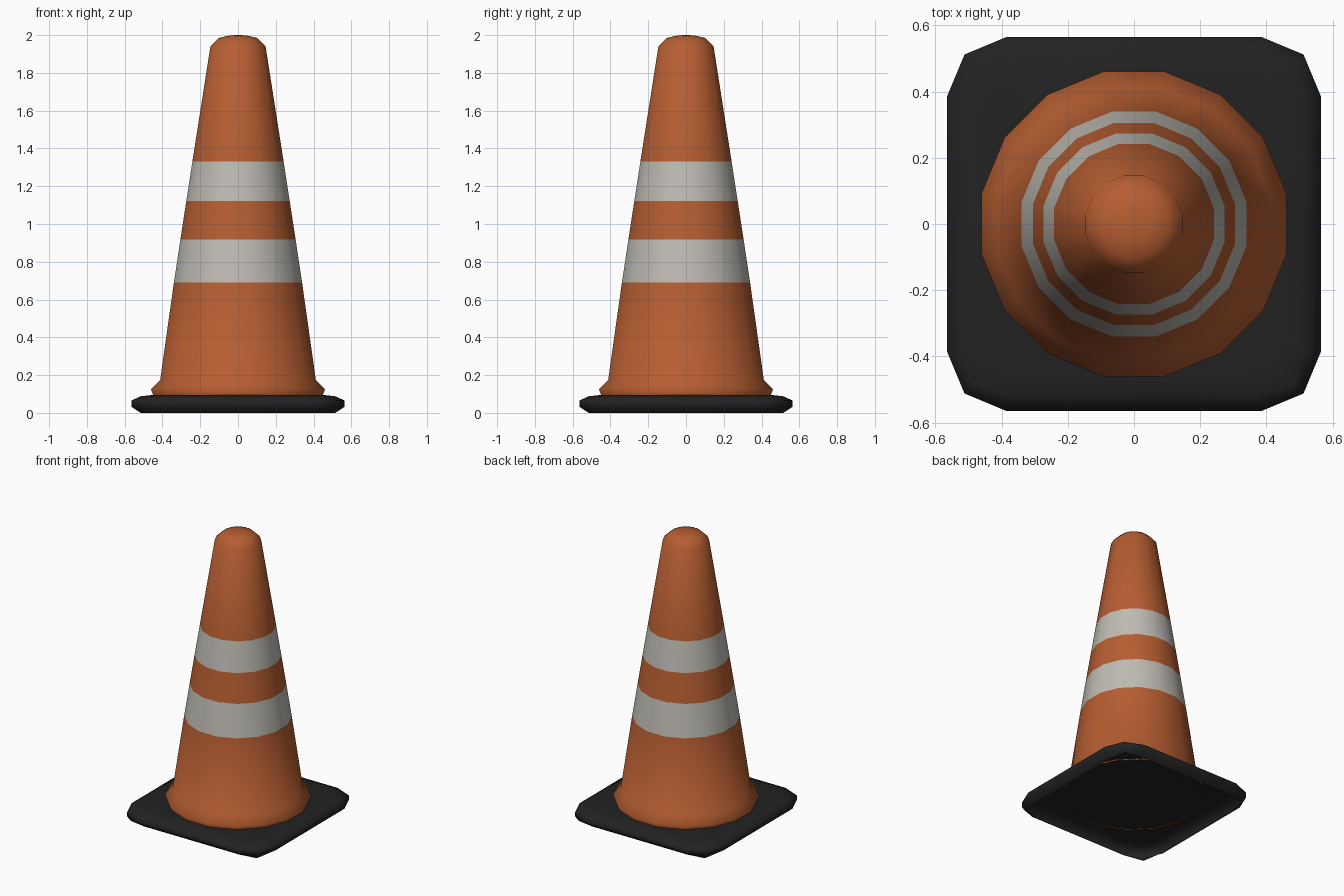
import bpy, bmesh, math

if "Cube" in bpy.data.objects:
    bpy.data.objects.remove(bpy.data.objects["Cube"])


def material(name, rgb):
    m = bpy.data.materials.new(name)
    m.diffuse_color = (*rgb, 1)
    m.use_nodes = True
    m.node_tree.nodes["Principled BSDF"].inputs["Base Color"].default_value = m.diffuse_color
    return m


ORANGE = material("orange", (0.47, 0.112, 0.031))
WHITE = material("pale_stripe", (0.52, 0.50, 0.45))
BLACK = material("black_rubber", (0.016, 0.016, 0.016))


def loft(name, rings, mats, stripes=()):
    """Skin a stack of equal-length rings, open below; stripes lists bands using material 1."""
    bm = bmesh.new()
    loops = [[bm.verts.new(p) for p in ring] for ring in rings]
    n = len(loops[0])
    for k, (a, b) in enumerate(zip(loops, loops[1:])):
        for i in range(n):
            j = (i + 1) % n
            f = bm.faces.new((a[i], a[j], b[j], b[i]))
            f.material_index = 1 if k in stripes else 0
    bm.faces.new(loops[-1])
    for f in bm.faces:
        f.smooth = True
    me = bpy.data.meshes.new(name)
    bm.to_mesh(me)
    bm.free()
    for m in mats:
        me.materials.append(m)
    ob = bpy.data.objects.new(name, me)
    bpy.context.collection.objects.link(ob)
    return ob


# Cone body: 16-sided profile (radius, z), foot flare, two stripes, domed tip
SIDES = 16
profile = [(0.455, 0.088), (0.47, 0.125), (0.42, 0.175),
           (0.346, 0.69), (0.311, 0.918), (0.279, 1.122), (0.246, 1.332),
           (0.149, 1.94), (0.104, 1.985), (0.05, 1.997), (0.015, 2.0)]
angles = [(i + 0.5) * 2 * math.pi / SIDES for i in range(SIDES)]
loft("cone_body",
     [[(r * math.cos(a), r * math.sin(a), z) for a in angles] for r, z in profile],
     [ORANGE, WHITE], stripes=(3, 5))


# Base plate: hollow underneath, square with chamfered corners and a soft rim
def plate_ring(side, end, corner, z):
    ring = []
    for q in range(4):
        c, s = round(math.cos(q * math.pi / 2)), round(math.sin(q * math.pi / 2))
        for x, y in ((side, end), (corner, corner), (end, side)):
            ring.append((x * c - y * s, x * s + y * c, z))
    return ring


rim = [(0.515, 0.375, 0.495, 0.0), (0.565, 0.385, 0.512, 0.033),
       (0.565, 0.385, 0.512, 0.065), (0.515, 0.375, 0.485, 0.088),
       (0.45, 0.33, 0.42, 0.095)]
loft("base_plate", [plate_ring(*r) for r in rim], [BLACK])
